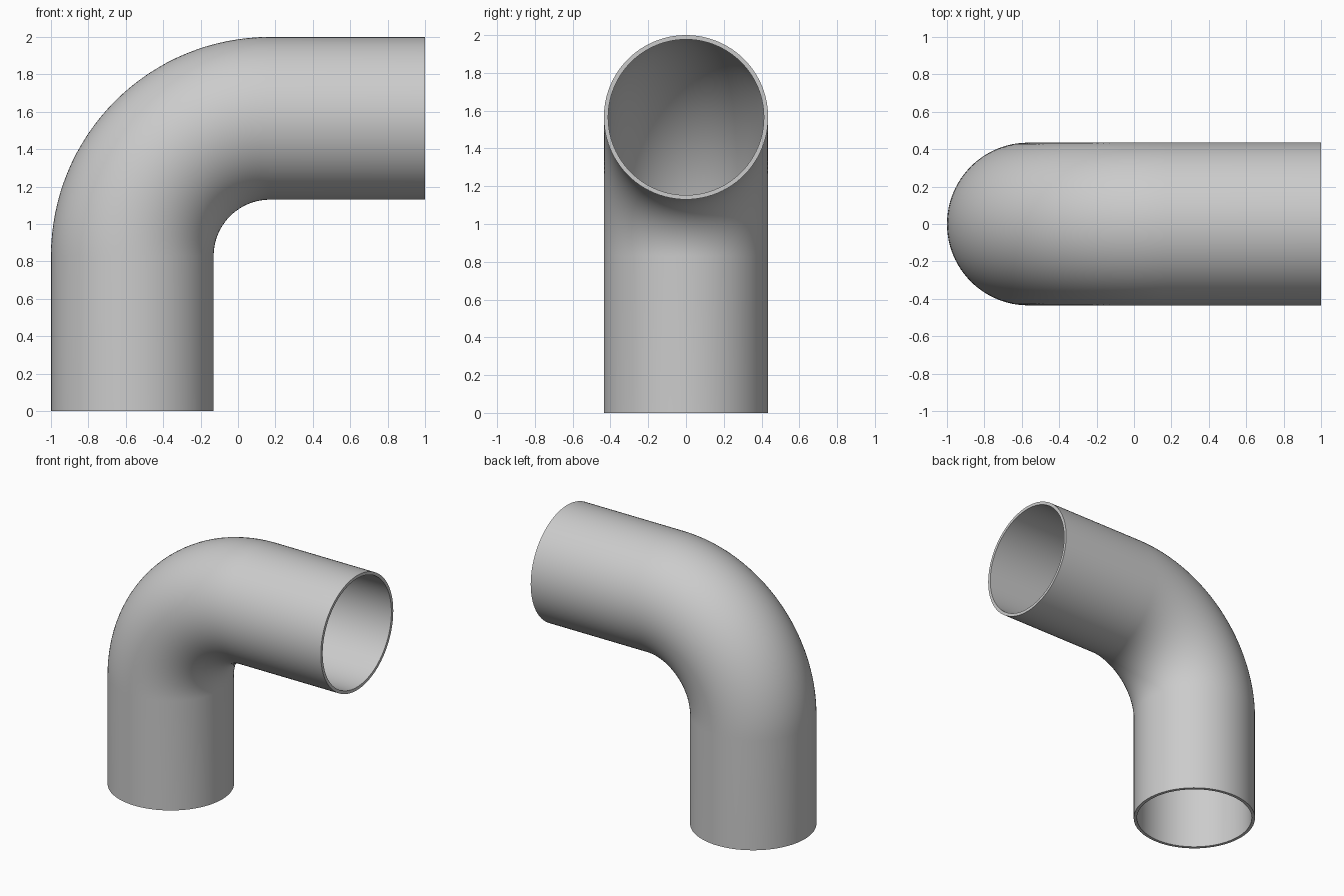
import bpy
import bmesh
from math import cos, sin, pi, radians
from mathutils import Vector

old = bpy.data.objects.get("Cube")
if old:
    bpy.data.objects.remove(old, do_unlink=True)

SIDES, BEND_STEPS = 96, 32
OUTER, INNER = 0.435, 0.412
CENTRE = Vector((0.17, 0, 0.83))
BEND = 1 - OUTER + CENTRE.x

# Grey material
grey = bpy.data.materials.new("pipe_grey")
grey.use_nodes = True
colour = (0.6, 0.6, 0.6, 1)
grey.diffuse_color = colour
grey.node_tree.nodes["Principled BSDF"].inputs["Base Color"].default_value = colour

# Centre line: vertical leg, quarter bend, horizontal leg, as (point, bend angle)
path = [(Vector((CENTRE.x - BEND, 0, 0)), 0)]
for i in range(BEND_STEPS + 1):
    a = i / BEND_STEPS * pi / 2
    path.append((CENTRE + BEND * Vector((-cos(a), 0, sin(a))), a))
path.append((Vector((1, 0, CENTRE.z + BEND)), pi / 2))

bm = bmesh.new()


def ring(point, angle, radius):
    out = Vector((-cos(angle), 0, sin(angle)))
    side = Vector((0, 1, 0))
    turns = [2 * pi * k / SIDES for k in range(SIDES)]
    return [bm.verts.new(point + radius * (cos(t) * out + sin(t) * side)) for t in turns]


# Outer wall forwards, inner wall backwards, closed by the two end rims
rings = [ring(p, a, OUTER) for p, a in path]
rings += [ring(p, a, INNER) for p, a in reversed(path)]
for i, low in enumerate(rings):
    high = rings[(i + 1) % len(rings)]
    for k in range(SIDES):
        n = (k + 1) % SIDES
        bm.faces.new((low[k], low[n], high[n], high[k]))
bmesh.ops.recalc_face_normals(bm, faces=bm.faces)

mesh = bpy.data.meshes.new("elbow_pipe")
bm.to_mesh(mesh)
bm.free()
mesh.materials.append(grey)
pipe = bpy.data.objects.new("elbow_pipe", mesh)
bpy.context.collection.objects.link(pipe)

# Smooth walls with sharp rims
bpy.ops.object.select_all(action="DESELECT")
pipe.select_set(True)
bpy.context.view_layer.objects.active = pipe
bpy.ops.object.shade_smooth_by_angle(angle=radians(30))
